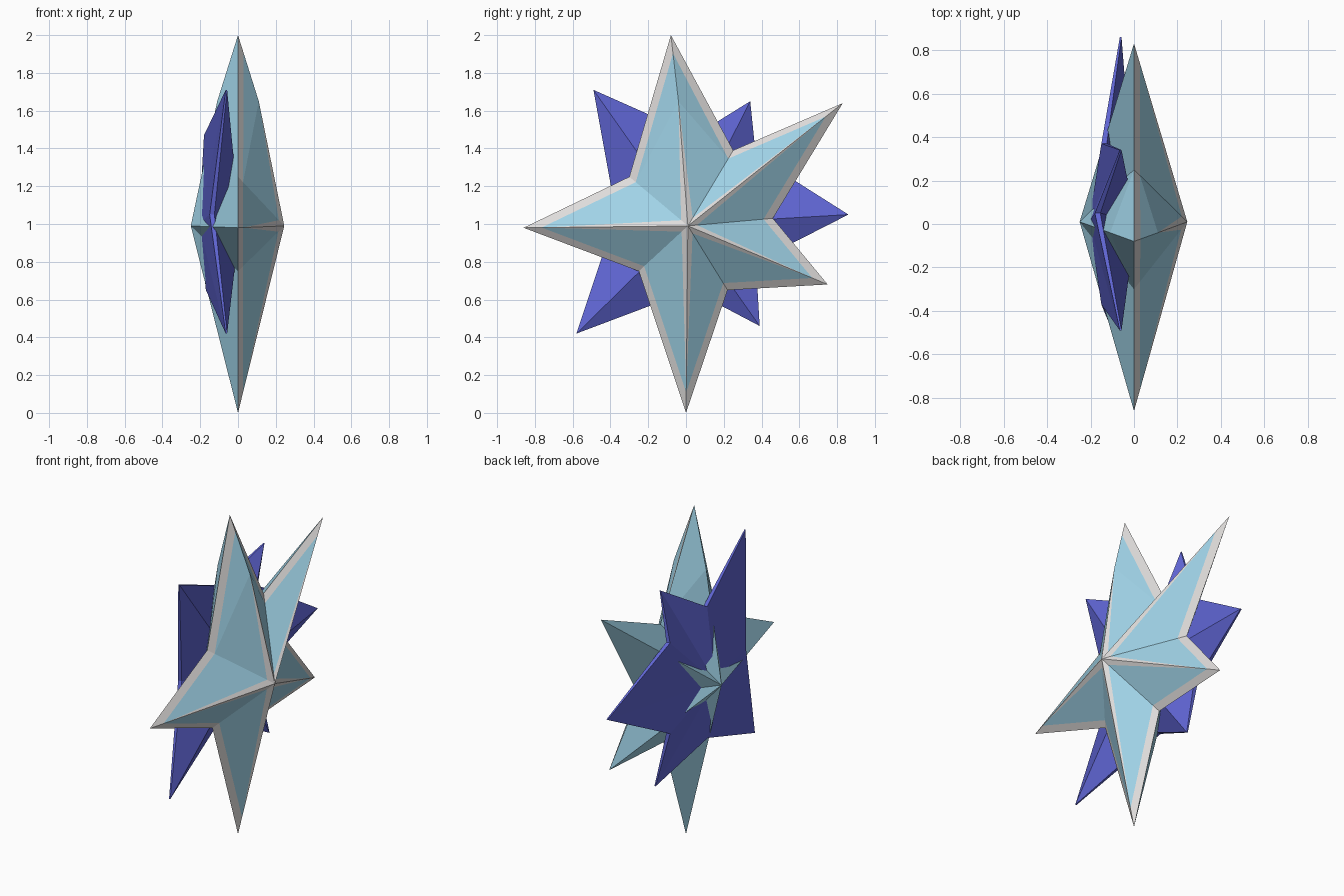
import bpy
import bmesh
from mathutils import Vector

cube = bpy.data.objects.get("Cube")
if cube:
    bpy.data.objects.remove(cube, do_unlink=True)


def make_material(name, color):
    mat = bpy.data.materials.new(name)
    mat.use_nodes = True
    mat.diffuse_color = (*color, 1)
    mat.node_tree.nodes["Principled BSDF"].inputs["Base Color"].default_value = (*color, 1)
    return mat


sky = make_material("sky blue", (0.35, 0.65, 0.80))
white = make_material("soft white", (0.74, 0.72, 0.71))
indigo = make_material("indigo", (0.115, 0.13, 0.65))


def build_object(name, faces, materials):
    """Make one flat-shaded object from (points, material index) pairs."""
    bm = bmesh.new()
    for points, index in faces:
        face = bm.faces.new([bm.verts.new(p) for p in points])
        face.material_index = index
    bmesh.ops.remove_doubles(bm, verts=bm.verts, dist=0.0005)
    bmesh.ops.recalc_face_normals(bm, faces=bm.faces)
    mesh = bpy.data.meshes.new(name)
    bm.to_mesh(mesh)
    bm.free()
    for mat in materials:
        mesh.materials.append(mat)
    obj = bpy.data.objects.new(name, mesh)
    bpy.context.collection.objects.link(obj)
    return obj


def half_spikes(tips, valleys):
    """Yield tip index, tip and neighbouring valley for both sides of each spike."""
    for i, tip in enumerate(tips):
        yield i, tip, valleys[i]
        yield i, tip, valleys[i - 1]


def at(x, point):
    return Vector((x, *point))


# Main star: outline in (y, z), clockwise from the top spike
tips = [(-0.08, 2.0), (0.83, 1.64), (0.75, 0.68), (0.0, 0.0), (-0.86, 0.98)]
valleys = [(0.25, 1.39), (0.46, 1.03), (0.22, 0.65), (-0.25, 0.75), (-0.30, 1.25)]
center = (0.01, 0.99)
knee = (-0.04, 1.65)
TRIM = 0.11
faces = []
for i, tip, valley in half_spikes(tips, valleys):
    T, V = at(0, tip), at(0, valley)

    # Plain rear side, with the bent ridge on the top spike
    C = at(-0.25, center)
    if i == 0:
        B = at(-0.11, knee)
        faces += [((T, V, B), 0), ((B, V, C), 0)]
    else:
        faces.append(((T, V, C), 0))

    # Trimmed side: pale border, panel, and pale ridge flaring at the middle
    C = at(0.245, center)
    V2 = V.lerp(C, TRIM)
    K = C + (V - C).normalized() * 0.055
    if i == 0:
        B = at(0.11, knee)
        T2 = T.lerp(B, TRIM * 2.5)
        faces += [((T2, V2, B), 0), ((B, V2, K), 0), ((B, K, C), 1)]
    else:
        T2 = T.lerp(C, TRIM)
        faces += [((T2, V2, K), 0), ((T2, K, C), 1)]
    faces.append(((T, V, V2, T2), 1))
build_object("main_star", faces, [sky, white])

# Rear star: spikes sweep forward, with a narrow rim between its two sides
tips = [(-0.49, 1.71), (0.34, 1.65), (0.86, 1.05), (0.39, 0.46), (-0.58, 0.42)]
valleys = [(0.05, 1.47), (0.37, 1.36), (0.37, 0.80), (0.03, 0.65), (-0.37, 1.05)]
depths = [-0.18, -0.15, -0.15, -0.17, -0.15]
rear_valleys = [at(x, v) for x, v in zip(depths, valleys)]
rear_center = Vector((-0.207, 0.01, 1.0))
front_center = Vector((0.01, 0.01, 1.0))
rim = Vector((0.025, 0, 0))
faces = []
for i, tip, V in half_spikes(tips, rear_valleys):
    T = at(-0.065, tip)
    T2, V2 = T + rim * 0.3, V + rim
    faces += [((T, V, rear_center), 0), ((T2, V2, front_center), 0), ((T, V, V2, T2), 0)]
build_object("rear_star", faces, [indigo])
